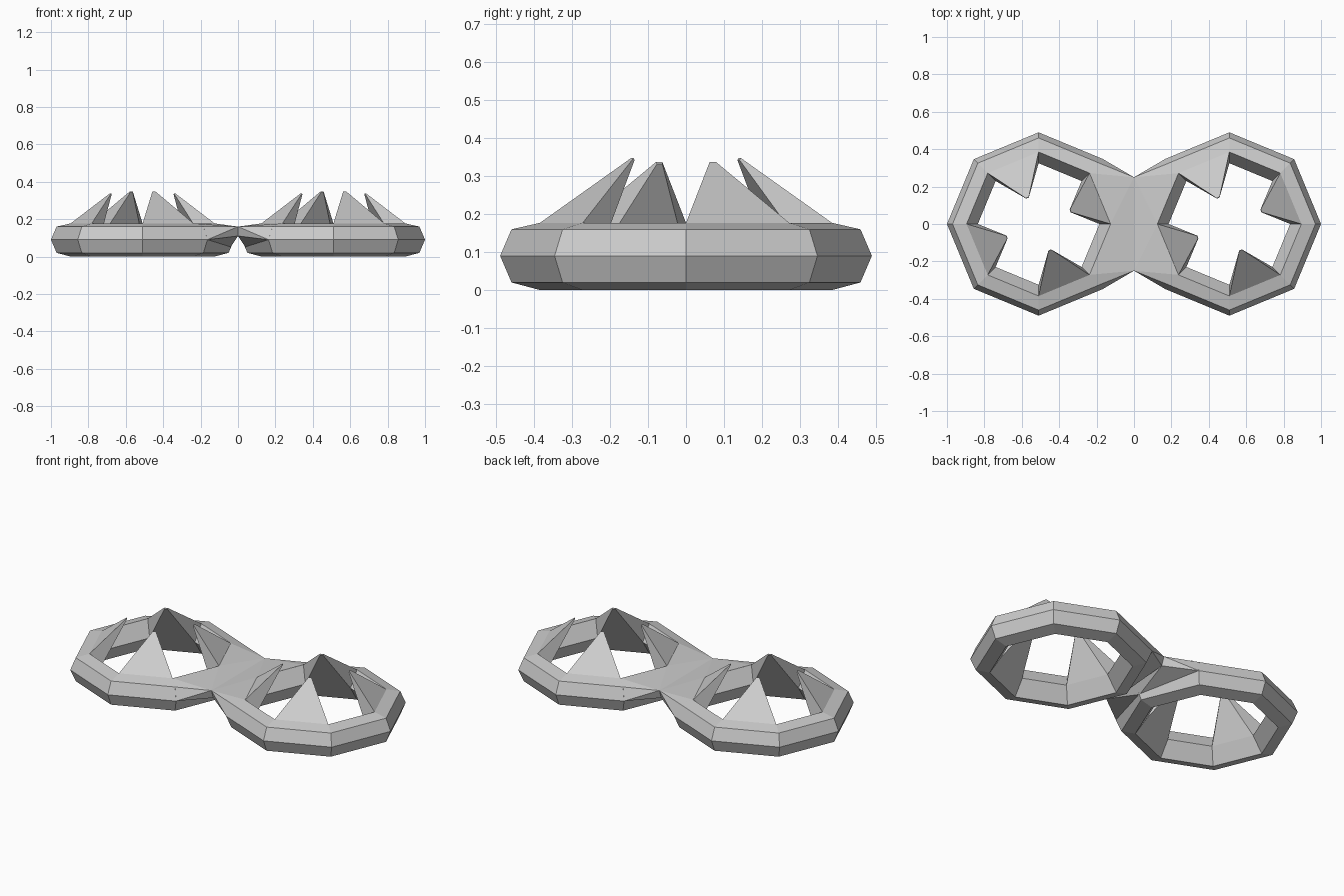
import bpy, bmesh
from math import cos, sin, pi
from mathutils import Vector

if "Cube" in bpy.data.objects:
    bpy.data.objects.remove(bpy.data.objects["Cube"])

CX, SIDES = 0.51, 8
# ring cross-section: (radius, height), the first two points bound the inner upper face
PROFILE = [(0.325, 0.09), (0.385, 0.177), (0.46, 0.16),
           (0.49, 0.09), (0.46, 0.02), (0.385, 0.0)]
# spikes: octagon side -> tip position relative to the ring centre
TIPS = {0: (0.17, 0.07, 0.335), 2: (-0.06, 0.14, 0.345),
        4: (-0.17, -0.07, 0.335), 6: (0.06, -0.14, 0.345)}


def finish(bm, name, x=0):
    bmesh.ops.recalc_face_normals(bm, faces=bm.faces[:])
    me = bpy.data.meshes.new(name)
    bm.to_mesh(me)
    bm.free()
    ob = bpy.data.objects.new(name, me)
    ob.location.x = x
    bpy.context.collection.objects.link(ob)
    return ob


def spiked_ring(name, x):
    bm = bmesh.new()
    # octagonal ring
    loops = [[bm.verts.new((r * cos(i * 2 * pi / SIDES), r * sin(i * 2 * pi / SIDES), z))
              for r, z in PROFILE] for i in range(SIDES)]
    inner = {}
    n = len(PROFILE)
    for i in range(SIDES):
        a, b = loops[i], loops[(i + 1) % SIDES]
        for j in range(n):
            k = (j + 1) % n
            f = bm.faces.new((a[j], a[k], b[k], b[j]))
            if j == 0:
                inner[i] = f
    bmesh.ops.recalc_face_normals(bm, faces=bm.faces[:])
    # spikes drawn out of the inner upper faces
    for side, tip in TIPS.items():
        face = bmesh.ops.extrude_discrete_faces(bm, faces=[inner[side]])["faces"][0]
        c = face.calc_center_median()
        for v in face.verts:
            v.co = Vector(tip) + (v.co - c) * 0.06
    finish(bm, name, x)


spiked_ring("left_spiked_ring", -CX)
spiked_ring("right_spiked_ring", CX)

# bridge between the rings: one quarter, mirrored
bm = bmesh.new()
for p in [(-0.125, 0, 0.177), (-0.238, 0.272, 0.177), (-0.185, 0.325, 0.16),
          (-0.164, 0.346, 0.09), (0, 0.25, 0.16), (0, 0.232, 0.11),
          (0, 0, 0.16), (0, 0, 0.11), (-0.04, 0, 0.05)]:
    bm.verts.new(p)
bmesh.ops.convex_hull(bm, input=bm.verts[:])
cut = [f for f in bm.faces if any(all(abs(v.co[a]) < 1e-5 for v in f.verts) for a in (0, 1))]
bmesh.ops.delete(bm, geom=cut, context="FACES")
bridge = finish(bm, "bridge")
mirror = bridge.modifiers.new("mirror", "MIRROR")
mirror.use_axis = (True, True, False)
